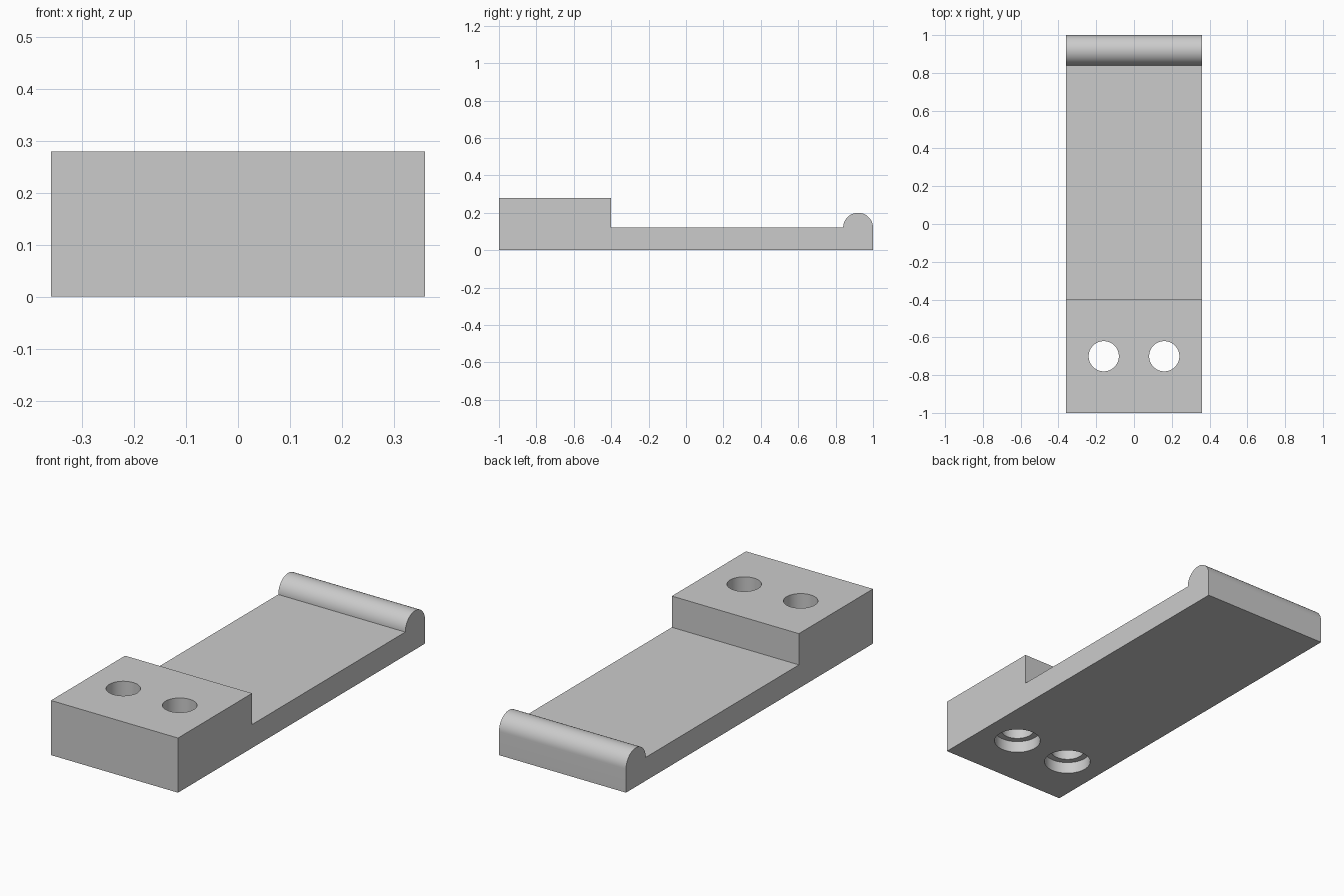
import bpy, bmesh
from math import pi, cos, sin, radians

cube = bpy.data.objects.get("Cube")
if cube:
    bpy.data.objects.remove(cube, do_unlink=True)

HALF_WIDTH = 0.36
BLOCK_TOP, PLATE_TOP = 0.28, 0.12
STEP_Y, LIP_Y, LIP_RADIUS = -0.4, 0.92, 0.08
HOLE_X, HOLE_Y = 0.16, -0.7
HOLE_RADIUS, BORE_RADIUS, BORE_DEPTH = 0.08, 0.112, 0.06

grey = bpy.data.materials.new("light_grey")
grey.use_nodes = True
colour = (0.6, 0.6, 0.6, 1)
grey.diffuse_color = colour
grey.node_tree.nodes["Principled BSDF"].inputs["Base Color"].default_value = colour

# Side profile: thick block, thin plate, half-round lip
ARC_STEPS = 32
profile = [(-1, 0), (1, 0)]
for i in range(ARC_STEPS + 1):
    a = pi * i / ARC_STEPS
    profile.append((LIP_Y + LIP_RADIUS * cos(a), PLATE_TOP + LIP_RADIUS * sin(a)))
profile += [(STEP_Y, PLATE_TOP), (STEP_Y, BLOCK_TOP), (-1, BLOCK_TOP)]

# Extrude the profile across the width
bm = bmesh.new()
side = bm.faces.new([bm.verts.new((-HALF_WIDTH, y, z)) for y, z in profile])
extruded = bmesh.ops.extrude_face_region(bm, geom=[side])["geom"]
verts = [v for v in extruded if isinstance(v, bmesh.types.BMVert)]
bmesh.ops.translate(bm, verts=verts, vec=(2 * HALF_WIDTH, 0, 0))
bmesh.ops.recalc_face_normals(bm, faces=bm.faces)
mesh = bpy.data.meshes.new("stepped_plate")
bm.to_mesh(mesh)
bm.free()
plate = bpy.data.objects.new("stepped_plate", mesh)
bpy.context.collection.objects.link(plate)
mesh.materials.append(grey)


def activate(obj):
    bpy.ops.object.select_all(action='DESELECT')
    obj.select_set(True)
    bpy.context.view_layer.objects.active = obj


def drill(x, radius, bottom, top):
    """Cut a vertical round hole through the plate."""
    bpy.ops.mesh.primitive_cylinder_add(
        vertices=64, radius=radius, depth=top - bottom,
        location=(x, HOLE_Y, (top + bottom) / 2))
    cutter = bpy.context.object
    cutter.name = "hole_cutter"
    cutter.hide_render = True
    cutter.data.materials.append(grey)
    activate(plate)
    mod = plate.modifiers.new("hole", 'BOOLEAN')
    mod.operation = 'DIFFERENCE'
    mod.solver = 'EXACT'
    mod.object = cutter
    bpy.ops.object.modifier_apply(modifier=mod.name)
    bpy.data.objects.remove(cutter, do_unlink=True)


# Two screw holes, counterbored from below
for x in (-HOLE_X, HOLE_X):
    drill(x, HOLE_RADIUS, -0.1, BLOCK_TOP + 0.1)
    drill(x, BORE_RADIUS, -0.1, BORE_DEPTH)

activate(plate)
bpy.ops.object.shade_smooth_by_angle(angle=radians(30))
